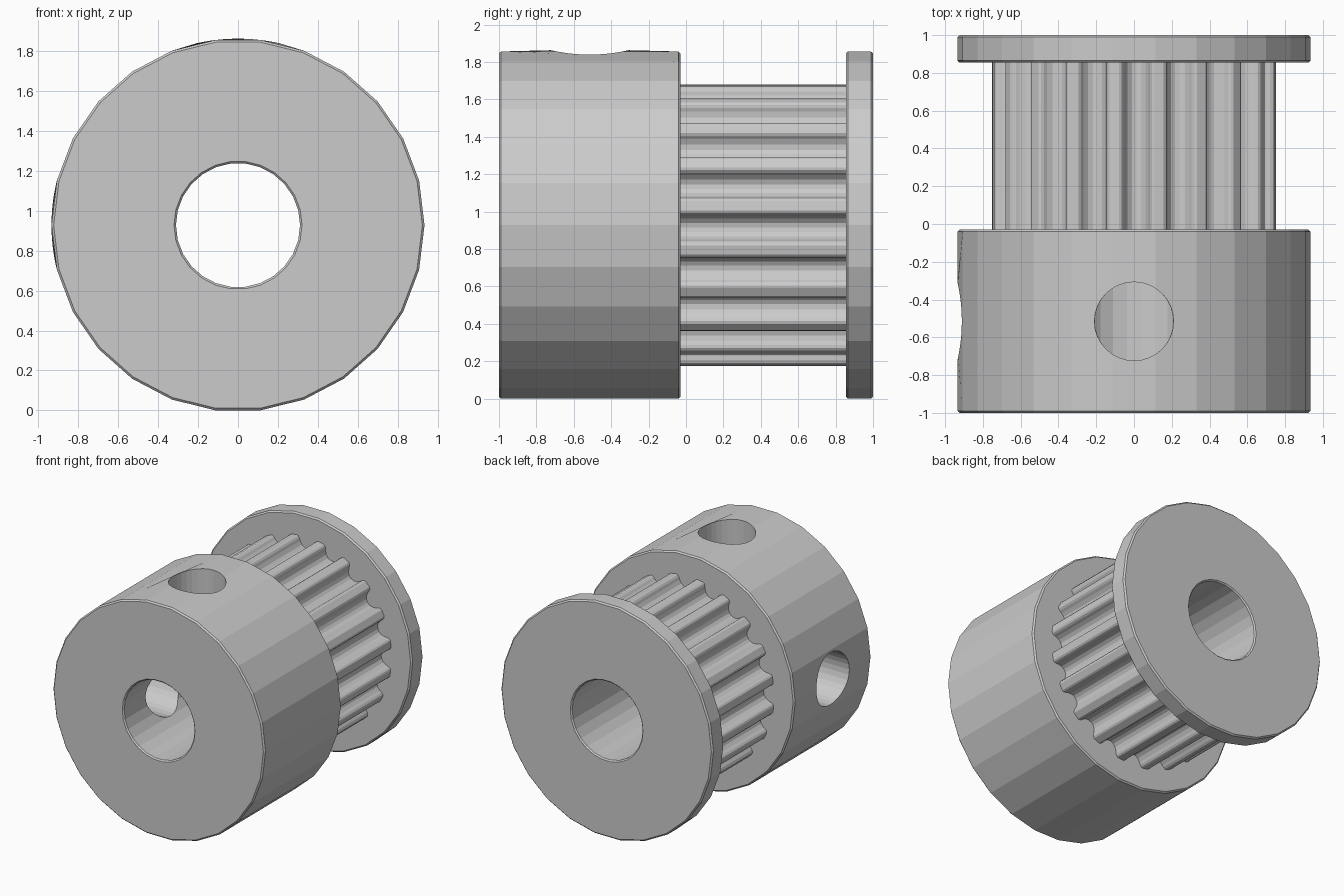
import bpy, bmesh
from math import sin, cos, pi, radians, hypot
from mathutils import Matrix

if "Cube" in bpy.data.objects:
    bpy.data.objects.remove(bpy.data.objects["Cube"])

SIDES = 26
R = 0.935                      # hub and flange radius
CZ = R * cos(pi / SIDES)       # axis height, so the bottom facet rests on z = 0
TEETH = 20
R_TOOTH = 0.757
HOLE_Y, HOLE_R = -0.515, 0.208


def circle(r, n=SIDES):
    return [(r * cos(2 * pi * i / n), r * sin(2 * pi * i / n)) for i in range(n)]


def finish(name, bm):
    bmesh.ops.recalc_face_normals(bm, faces=bm.faces)
    me = bpy.data.meshes.new(name)
    bm.to_mesh(me)
    bm.free()
    ob = bpy.data.objects.new(name, me)
    bpy.context.collection.objects.link(ob)
    return ob


def loft(name, rings):
    """Closed solid along y from a list of (outline, y)."""
    bm = bmesh.new()
    loops = [[bm.verts.new((x, y, z + CZ)) for x, z in pts] for pts, y in rings]
    for a, b in zip(loops, loops[1:]):
        n = len(a)
        for i in range(n):
            j = (i + 1) % n
            bm.faces.new((a[i], a[j], b[j], b[i]))
    bm.faces.new(loops[0])
    bm.faces.new(loops[-1])
    return finish(name, bm)


def disc(name, y0, y1, c=0.011):
    """Disc with small chamfered rims."""
    return loft(name, [(circle(R - c), y0), (circle(R), y0 + c),
                       (circle(R), y1 - c), (circle(R - c), y1)])


def screw_hole(name, turn):
    """Radial cutter from the axis outwards; turn rotates it about y."""
    bm = bmesh.new()
    m = (Matrix.Translation((0, HOLE_Y, CZ)) @ Matrix.Rotation(turn, 4, 'Y')
         @ Matrix.Translation((0, 0, 0.6)))
    bmesh.ops.create_cone(bm, cap_ends=True, segments=32, radius1=HOLE_R,
                          radius2=HOLE_R, depth=1.2, matrix=m)
    return finish(name, bm)


def boolean(target, other, op):
    mod = target.modifiers.new(op, 'BOOLEAN')
    mod.operation, mod.solver, mod.object = op, 'EXACT', other
    bpy.context.view_layer.objects.active = target
    bpy.ops.object.modifier_apply(modifier=mod.name)
    bpy.data.objects.remove(other)


# toothed drum: round-bottomed grooves between narrow lands
half = [(0.094, 0), (0.081, 0.007), (0.072, 0.022), (0.067, 0.042),
        (0.052, 0.070), (0.028, 0.088)]
groove = [(-t, d) for t, d in half] + [(0, 0.093)] + half[::-1]
outline = []
for k in range(TEETH):
    a0 = radians(-1.1) + 2 * pi * k / TEETH
    for t, d in groove:
        a, r = a0 + t / R_TOOTH, R_TOOTH - d
        outline.append((r * cos(a), r * sin(a)))

# hub, drum and flange joined into one body
body = disc("pulley_body", -1.0, -0.03)
boolean(body, loft("toothed_drum", [(outline, -0.06), (outline, 0.88)]), 'UNION')
boolean(body, disc("flange", 0.855, 1.0), 'UNION')

# through bore with chamfered mouths
boolean(body, loft("bore", [(circle(0.331), -1.01), (circle(0.311), -0.99),
                            (circle(0.311), 0.99), (circle(0.331), 1.01)]), 'DIFFERENCE')

# two set screw holes: top and left side
for name, turn in (("hole_top", 0), ("hole_left", -pi / 2)):
    boolean(body, screw_hole(name, turn), 'DIFFERENCE')

# hole rims follow the true cylinder
for v in body.data.vertices:
    r = hypot(v.co.x, v.co.z - CZ)
    if r > 0.9 and -0.85 < v.co.y < -0.2:
        v.co.x *= R / r
        v.co.z = CZ + (v.co.z - CZ) * R / r
